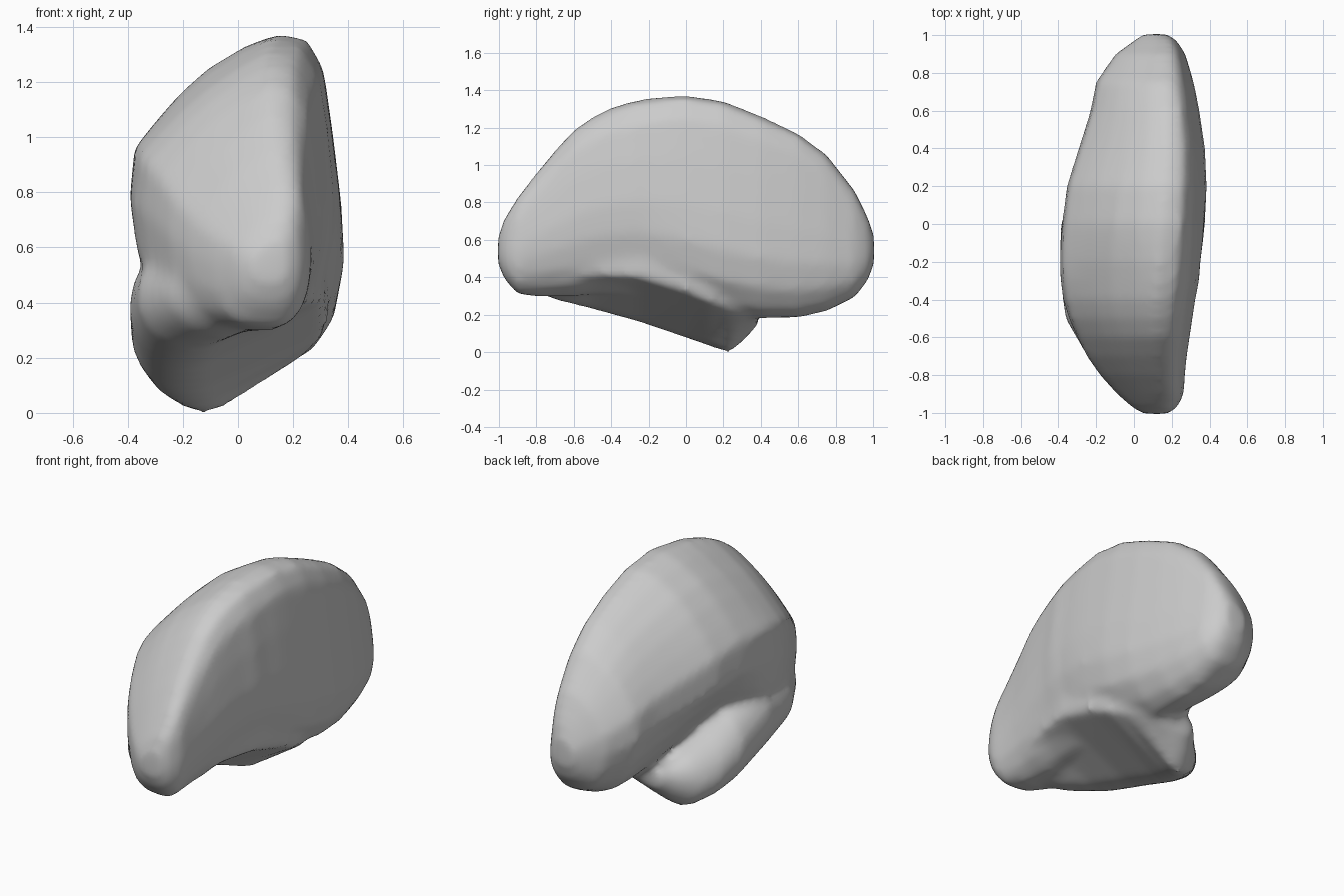
import bpy, bmesh, math

if "Cube" in bpy.data.objects:
    bpy.data.objects.remove(bpy.data.objects["Cube"], do_unlink=True)

grey = bpy.data.materials.new("soft grey")
grey.use_nodes = True
grey.diffuse_color = (0.6, 0.6, 0.6, 1)
grey.node_tree.nodes["Principled BSDF"].inputs["Base Color"].default_value = (0.6, 0.6, 0.6, 1)


def loft(bm, rings):
    """Skin closed rings of equal length and cap both ends."""
    loops = [[bm.verts.new(p) for p in ring] for ring in rings]
    n = len(loops[0])
    for a, b in zip(loops, loops[1:]):
        for i in range(n):
            j = (i + 1) % n
            bm.faces.new((a[i], a[j], b[j], b[i]))
    bm.faces.new(loops[0][::-1])
    bm.faces.new(loops[-1])


# Main body cross-section in unit coordinates, flat on +x. The upper arc has a
# rear and a front form; the low -x side is undercut by the crease or full.
upper_rear = [(.03, .63), (.13, .73), (.24, .82), (.37, .90), (.55, .97), (.70, 1), (.83, .98),
              (.90, .89), (.94, .70), (.98, .48), (.995, .30), (.95, .15), (.84, .05), (.70, 0)]
upper_front = [(.025, .62), (.13, .70), (.24, .78), (.37, .86), (.55, .945), (.70, 1), (.84, .98),
               (.93, .88), (.97, .70), (1, .48), (.99, .32), (.94, .17), (.84, .06), (.70, 0)]
undercut = [(.50, .05), (.35, .15), (.23, .27), (.12, .37), (.01, .48)]
full = [(.50, 0), (.27, .03), (.12, .11), (.03, .25), (.0, .44)]


def blend(a, b, f):
    return [(u0 + (u1 - u0) * f, v0 + (v1 - v0) * f) for (u0, v0), (u1, v1) in zip(a, b)]


def body_ring(y, l, r, b, t, f):
    front = min(max((.1 - y) / .4, 0), 1)
    points = blend(upper_rear, upper_front, front) + blend(undercut, full, f)
    return [(l + (r - l) * u, y, b + (t - b) * v) for u, v in points]


# y, left x, right x, bottom z, top z, fullness
stations = [(-1.005, .05, .18, .47, .62, 1), (-.97, -.01, .23, .39, .72, 1),
            (-.9, -.09, .265, .31, .83, 1), (-.8, -.18, .27, .30, .96, 1),
            (-.7, -.25, .28, .30, 1.08, 1), (-.6, -.30, .295, .30, 1.19, 1),
            (-.5, -.345, .31, .31, 1.26, 1), (-.4, -.375, .325, .31, 1.31, 1),
            (-.3, -.39, .345, .31, 1.34, .95), (-.2, -.395, .355, .30, 1.36, .75),
            (-.1, -.395, .37, .28, 1.37, .4), (0, -.39, .38, .26, 1.375, .1),
            (.2, -.365, .39, .21, 1.345, 0), (.4, -.30, .38, .175, 1.265, .15),
            (.6, -.235, .35, .18, 1.17, .4), (.75, -.205, .32, .215, 1.06, .6),
            (.9, -.10, .275, .29, .87, .8), (.97, 0, .23, .38, .73, 1),
            (1.005, .05, .18, .47, .63, 1)]
bm = bmesh.new()
loft(bm, [body_ring(*s) for s in stations])


# Lower side lobe: rounded outside, with a straight slope up to the flat side
def lobe_ring(y, cx, cz, w, h, mx, mz):
    arc = [math.radians(60 + 230 * i / 12) for i in range(13)]
    ring = [(cx + w * math.cos(a), y, cz + h * math.sin(a)) for a in arc]
    return ring + [(mx, y, mz), (mx, y, mz + .12)]


# y, centre x, centre z, half width, half height, slope end x and z
lobe = [(-.82, .02, .43, .13, .10, .15, .39), (-.7, -.06, .43, .19, .15, .21, .37),
        (-.5, -.17, .42, .195, .19, .265, .41), (-.25, -.20, .385, .195, .225, .315, .40),
        (0, -.20, .29, .19, .215, .325, .325), (.13, -.17, .205, .17, .175, .31, .27),
        (.23, -.12, .14, .13, .145, .27, .23), (.31, -.08, .16, .09, .10, .22, .20),
        (.39, -.04, .21, .06, .06, .18, .20)]
loft(bm, [lobe_ring(*s) for s in lobe])
bmesh.ops.recalc_face_normals(bm, faces=bm.faces)

mesh = bpy.data.meshes.new("hemisphere")
bm.to_mesh(mesh)
bm.free()
mesh.materials.append(grey)
body = bpy.data.objects.new("hemisphere", mesh)
bpy.context.collection.objects.link(body)

# Fuse both lobes into one skin and soften it
remesh = body.modifiers.new("fuse", 'REMESH')
remesh.mode = 'VOXEL'
remesh.voxel_size = 0.025
remesh.use_smooth_shade = True
soften = body.modifiers.new("soften", 'SMOOTH')
soften.factor = 0.5
soften.iterations = 8
